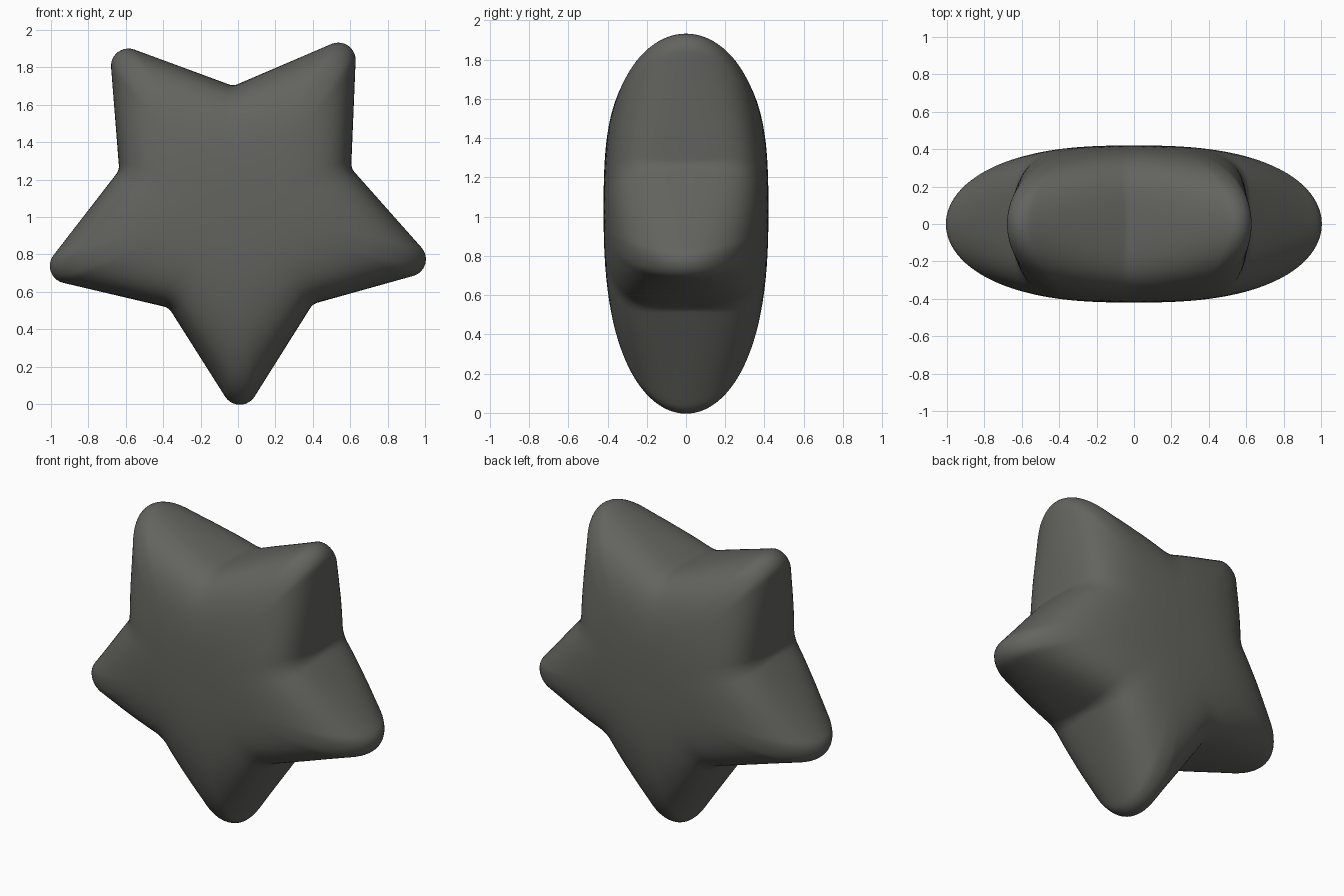
import bpy, bmesh, math
from mathutils import Vector

if "Cube" in bpy.data.objects:
    bpy.data.objects.remove(bpy.data.objects["Cube"])

CENTRE = Vector((0.0, 1.04))     # star centre in x, z
HALF = 0.42                      # half thickness
POWER, ROUND = 2.5, 5.5          # pillow fullness, edge rounding

# sharp star corners (x, z), alternating tip and notch, counter-clockwise
CORNERS = [(0.01, -0.085), (0.40, 0.535), (1.08, 0.725), (0.605, 1.26),
           (0.635, 1.983), (-0.025, 1.70), (-0.69, 1.945), (-0.635, 1.25),
           (-1.075, 0.681), (-0.37, 0.515)]


def fillet(prev, cur, nxt, radius, steps=10):
    """Arc of points that rounds one corner."""
    a, b = (prev - cur).normalized(), (nxt - cur).normalized()
    half = a.angle(b) / 2
    mid = (a + b).normalized()
    c = cur + mid * (radius / math.sin(half))
    sweep = math.pi / 2 - half
    cross = mid.x * b.y - mid.y * b.x
    side = Vector((-mid.y, mid.x)) * (1 if cross > 0 else -1)
    pts = []
    for i in range(steps + 1):
        t = -sweep + 2 * sweep * i / steps
        pts.append(c - mid * (radius * math.cos(t)) + side * (radius * math.sin(t)))
    return pts


def star_outline(radii):
    """Rounded star outline with subdivided straight edges."""
    corners = [Vector(p) - CENTRE for p in CORNERS]
    arcs = [fillet(corners[i - 1], corners[i], corners[(i + 1) % 10], radii[i % 2])
            for i in range(10)]
    pts = []
    for i, arc in enumerate(arcs):
        pts += arc
        start, end = arc[-1], arcs[(i + 1) % 10][0]
        pts += [start.lerp(end, k / 16) for k in range(1, 16)]
    return pts


rim = star_outline((0.093, 0.07))    # outline on the middle plane
face = star_outline((0.093, 0.30))   # softer notches towards the faces
reach = max(p.length for p in rim) * 1.002


def surface_point(i, t):
    """Star wall blended with a flattened pillow, along one direction."""
    p = rim[i].lerp(face[i], math.sin(t) ** 2)
    size = p.length
    r, y = size * math.cos(t), abs(math.sin(t))
    wall = (r / size) ** ROUND * (1 - (size / reach) ** (POWER * ROUND / 2))
    lo, hi = 0.3, 2.0
    for _ in range(24):
        k = (lo + hi) / 2
        pillow = ((k * r / reach) ** POWER + (k * y) ** 2) ** (ROUND / 2)
        if wall * k ** ROUND + pillow < 1:
            lo = k
        else:
            hi = k
    q = p * (math.cos(t) * k)
    return (q.x, math.sin(t) * HALF * k, q.y + CENTRE.y)


# puffy star: rings from front pole to back pole
bm = bmesh.new()
LEVELS = 56
n = len(rim)
rings = [[bm.verts.new(surface_point(i, -math.pi / 2 + math.pi * j / LEVELS))
          for i in range(n)] for j in range(1, LEVELS)]
for lo, hi in zip(rings, rings[1:]):
    for i in range(n):
        bm.faces.new((lo[i], lo[(i + 1) % n], hi[(i + 1) % n], hi[i]))
for ring, y in ((rings[0], -HALF), (rings[-1], HALF)):
    pole = bm.verts.new((0, y, CENTRE.y))
    for i in range(n):
        bm.faces.new((ring[i], ring[(i + 1) % n], pole))
bmesh.ops.recalc_face_normals(bm, faces=bm.faces)
for f in bm.faces:
    f.smooth = True
mesh = bpy.data.meshes.new("puffy_star")
bm.to_mesh(mesh)
bm.free()
star = bpy.data.objects.new("puffy_star", mesh)
bpy.context.collection.objects.link(star)

# dark grey surface
mat = bpy.data.materials.new("dark_grey")
mat.diffuse_color = (0.125, 0.125, 0.113, 1)
mat.use_nodes = True
mat.node_tree.nodes["Principled BSDF"].inputs["Base Color"].default_value = mat.diffuse_color
mesh.materials.append(mat)
